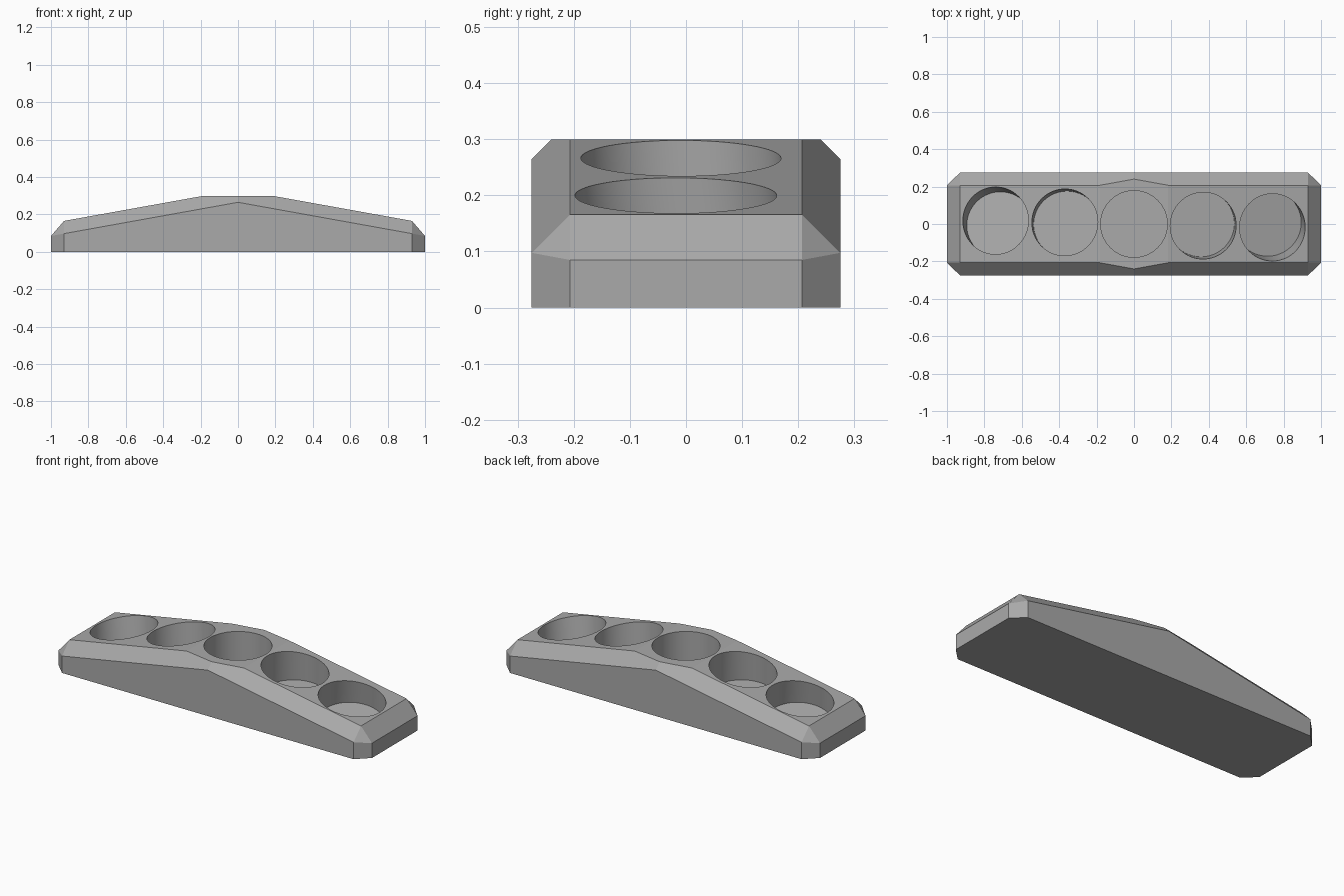
import bpy, bmesh, math
from mathutils import Vector

# Remove the default cube
if "Cube" in bpy.data.objects:
    bpy.data.objects.remove(bpy.data.objects["Cube"], do_unlink=True)

# Material
grey = bpy.data.materials.new("plain_grey")
grey.use_nodes = True
colour = (0.4, 0.4, 0.4, 1)
grey.diffuse_color = colour
grey.node_tree.nodes["Principled BSDF"].inputs["Base Color"].default_value = colour


def add_object(name, bm):
    mesh = bpy.data.meshes.new(name)
    bm.to_mesh(mesh)
    bm.free()
    mesh.materials.append(grey)
    obj = bpy.data.objects.new(name, mesh)
    bpy.context.collection.objects.link(obj)
    return obj


# Body: chamfered bar with a raised middle, mirrored from one corner
corner = [(1, 0.207, 0), (0.93, 0.275, 0), (1, 0.207, 0.085),
          (0.93, 0.275, 0.0976), (0.93, 0.207, 0.1656),
          (0.183, 0.207, 0.3), (0, 0.24, 0.3), (0, 0.275, 0.265)]
points = {(x * sx, y * sy, z) for x, y, z in corner for sx in (1, -1) for sy in (1, -1)}
bm = bmesh.new()
for p in sorted(points):
    bm.verts.new(p)
bmesh.ops.convex_hull(bm, input=bm.verts)
bmesh.ops.dissolve_limit(bm, angle_limit=math.radians(1), verts=bm.verts, edges=bm.edges)
bmesh.ops.recalc_face_normals(bm, faces=bm.faces)
body = add_object("holder_body", bm)

# Round wells: each leans further outward from the middle
RADIUS = 0.178
LENGTH = 0.4
floor_heights = (0.13, 0.1, 0.048)
rim_heights = (0.3, 0.266, 0.199)
bm = bmesh.new()
for i in range(-2, 3):
    rim = Vector((0.37 * i, -0.009 * i, rim_heights[abs(i)]))
    base = Vector((0.359 * i, 0.002 * i, floor_heights[abs(i)]))
    axis = (rim - base).normalized()
    well = bmesh.ops.create_cone(bm, cap_ends=True, segments=64, radius1=RADIUS,
                                 radius2=RADIUS, depth=LENGTH)["verts"]
    turn = Vector((0, 0, 1)).rotation_difference(axis).to_matrix()
    bmesh.ops.rotate(bm, verts=well, cent=(0, 0, 0), matrix=turn)
    bmesh.ops.translate(bm, verts=well, vec=base + axis * LENGTH / 2)
cutter = add_object("well_cutter", bm)

# Cut the wells, one solver pass with overlapping cutters allowed
cut = body.modifiers.new("wells", "BOOLEAN")
cut.operation = "DIFFERENCE"
cut.solver = "EXACT"
cut.use_self = True
cut.object = cutter
bpy.context.view_layer.objects.active = body
body.select_set(True)
bpy.ops.object.modifier_apply(modifier=cut.name)
bpy.data.objects.remove(cutter, do_unlink=True)

# Smooth well walls, crisp body edges
bpy.ops.object.select_all(action="DESELECT")
body.select_set(True)
bpy.ops.object.shade_smooth_by_angle(angle=math.radians(7))
